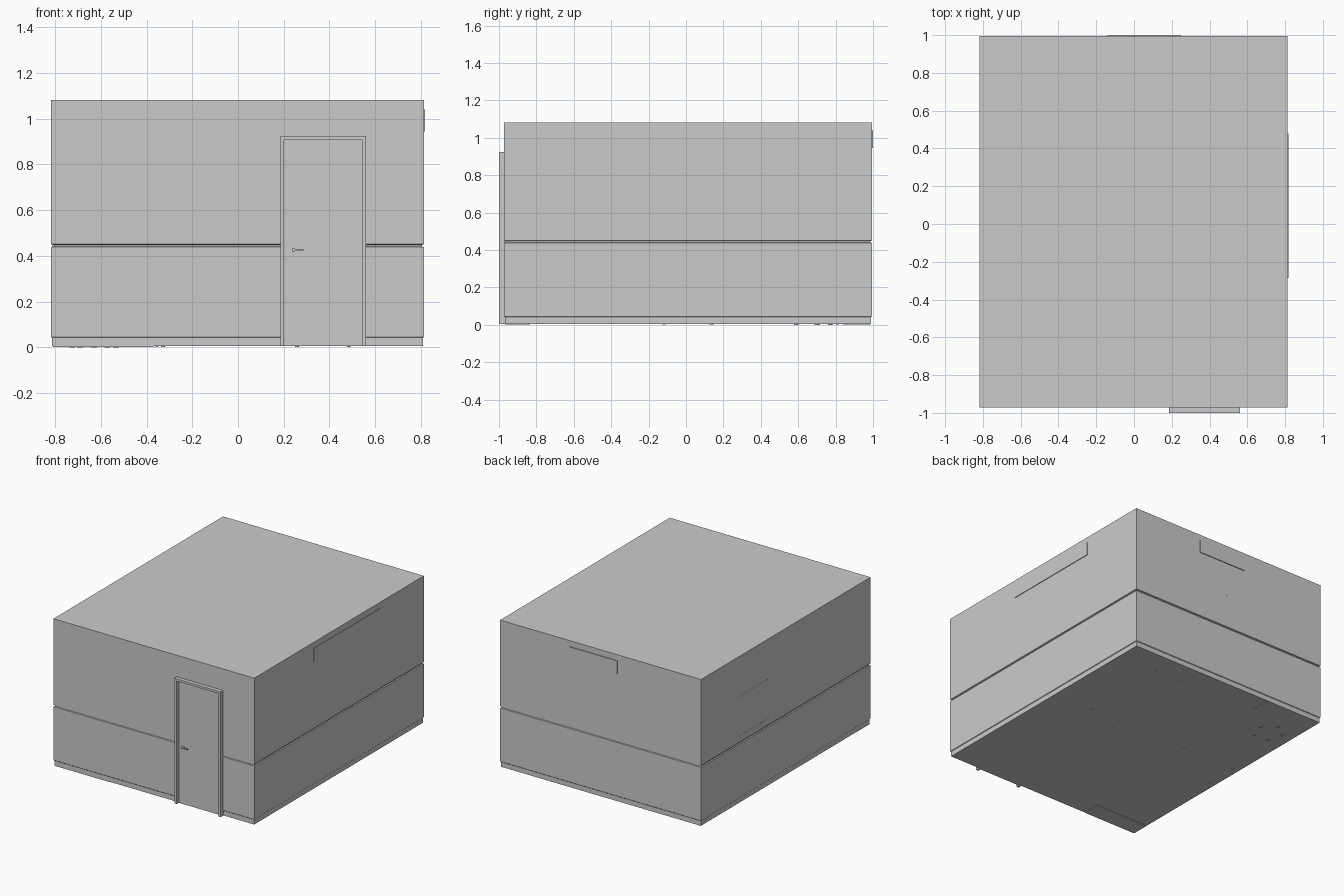
import bpy, bmesh, math

if "Cube" in bpy.data.objects:
    bpy.data.objects.remove(bpy.data.objects["Cube"])

X0, X1, Y0, Y1 = -0.818, 0.813, -0.972, 0.994
FLOOR, TOP = 0.006, 1.083


def finish(name, bm):
    bmesh.ops.recalc_face_normals(bm, faces=bm.faces)
    me = bpy.data.meshes.new(name)
    bm.to_mesh(me)
    bm.free()
    ob = bpy.data.objects.new(name, me)
    bpy.context.collection.objects.link(ob)
    return ob


def boxes(name, *bounds):
    """One object made of boxes given as (x0, x1, y0, y1, z0, z1)."""
    bm = bmesh.new()
    for a, b, c, d, e, f in bounds:
        vs = bmesh.ops.create_cube(bm, size=1)["verts"]
        bmesh.ops.scale(bm, vec=(b - a, d - c, f - e), verts=vs)
        bmesh.ops.translate(bm, vec=((a + b) / 2, (c + d) / 2, (e + f) / 2), verts=vs)
    return finish(name, bm)


def rods(name, points, r, z0, z1, seg=12):
    """Upright round posts at the given x, y points."""
    bm = bmesh.new()
    for x, y in points:
        vs = bmesh.ops.create_cone(bm, cap_ends=True, segments=seg, radius1=r,
                                   radius2=r, depth=z1 - z0)["verts"]
        bmesh.ops.translate(bm, vec=(x, y, (z0 + z1) / 2), verts=vs)
    return finish(name, bm)


def table(name, x0, x1, y0, y1, h, over=0.03):
    rods(name + "_legs", [(x, y) for x in (x0, x1) for y in (y0, y1)], 0.008, 0.001, h)
    boxes(name + "_top", (x0 - over, x1 + over, y0 - over, y1 + over, h, h + 0.015))


# Room shell: rectangular loops stepping in at the baseboard and wall rail
profile = [(0.004, FLOOR), (0.004, 0.042), (0, 0.046), (0, 0.438), (0.007, 0.441),
           (0.007, 0.448), (0, 0.451), (0, TOP)]
bm = bmesh.new()
loops = []
for i, z in profile:
    loops.append([bm.verts.new((x, y, z)) for x, y in
                  ((X0 + i, Y0 + i), (X1 - i, Y0 + i), (X1 - i, Y1 - i), (X0 + i, Y1 - i))])
for lo, hi in zip(loops, loops[1:]):
    for k in range(4):
        n = (k + 1) % 4
        bm.faces.new((lo[k], lo[n], hi[n], hi[k]))
bm.faces.new(loops[0])
bm.faces.new(loops[-1])
finish("room_shell", bm)

# High windows, slightly proud of the right and back walls
boxes("right_window", (X1 - 0.004, 0.818, -0.285, 0.48, 0.945, 1.04))
boxes("back_window", (-0.14, 0.248, Y1 - 0.004, 1.0, 0.945, 1.04))

# Door casing, leaf and lever handle
boxes("door_casing", (0.185, 0.202, -1.0, Y0 + 0.004, FLOOR, 0.925),
      (0.543, 0.56, -1.0, Y0 + 0.004, FLOOR, 0.925),
      (0.202, 0.543, -1.0, Y0 + 0.004, 0.908, 0.925))
boxes("door_leaf", (0.202, 0.543, Y0 - 0.003, Y0 + 0.012, FLOOR, 0.908))
boxes("door_handle", (0.236, 0.25, -0.995, Y0, 0.42, 0.432),
      (0.236, 0.286, -0.997, -0.989, 0.423, 0.43))

# Wall pictures and their pegs, just showing through the walls
boxes("wall_board", (X0 - 0.001, X0 + 0.012, 0.21, 0.56, 0.785, 0.79),
      (X0 - 0.001, X0 + 0.012, 0.21, 0.56, 0.496, 0.501),
      (X0 + 0.002, X0 + 0.01, 0.21, 0.56, 0.501, 0.785))
boxes("shelf_pegs", *[(x - 0.003, x + 0.003, Y1 - 0.02, Y1 + 0.001, z - 0.003, z + 0.003)
                      for x, z in ((0.57, 0.80), (0.41, 0.70), (0.164, 0.80), (0.01, 0.70))])

# Cabinet in the front left corner
boxes("cabinet", (-0.81, -0.37, -0.965, -0.835, 0.002, 0.72))

# Tables, standing on feet that reach just below the floor
table("low_table", -0.767, -0.328, -0.117, 0.13, 0.2)
table("long_table", 0.258, 0.485, 0.143, 0.81, 0.3)

# Corner desk with a side panel
boxes("desk", (-0.36, -0.35, 0.84, 0.985, 0.002, 0.31),
      (-0.81, -0.35, 0.76, 0.985, 0.31, 0.325))

# Swivel chair with five casters
cx, cy = -0.63, 0.67
feet = [(cx + 0.1 * math.cos(a), cy + 0.1 * math.sin(a))
        for a in (0.3 + k * math.tau / 5 for k in range(5))]
rods("chair_casters", feet, 0.012, 0.0, 0.03)
rods("chair_post", [(cx, cy)], 0.012, 0.02, 0.18)
bm = bmesh.new()
for k, (x, y) in enumerate(feet):
    vs = bmesh.ops.create_cube(bm, size=1)["verts"]
    bmesh.ops.scale(bm, vec=(0.1, 0.014, 0.012), verts=vs)
    for v in vs:
        v.co.x += 0.05
    a = 0.3 + k * math.tau / 5
    for v in vs:
        px, py = v.co.x, v.co.y
        v.co = (cx + px * math.cos(a) - py * math.sin(a),
                cy + px * math.sin(a) + py * math.cos(a), v.co.z + 0.034)
finish("chair_base", bm)
boxes("chair_seat", (cx - 0.1, cx + 0.1, cy - 0.1, cy + 0.1, 0.18, 0.205),
      (cx - 0.09, cx + 0.09, cy - 0.11, cy - 0.09, 0.2, 0.4))
